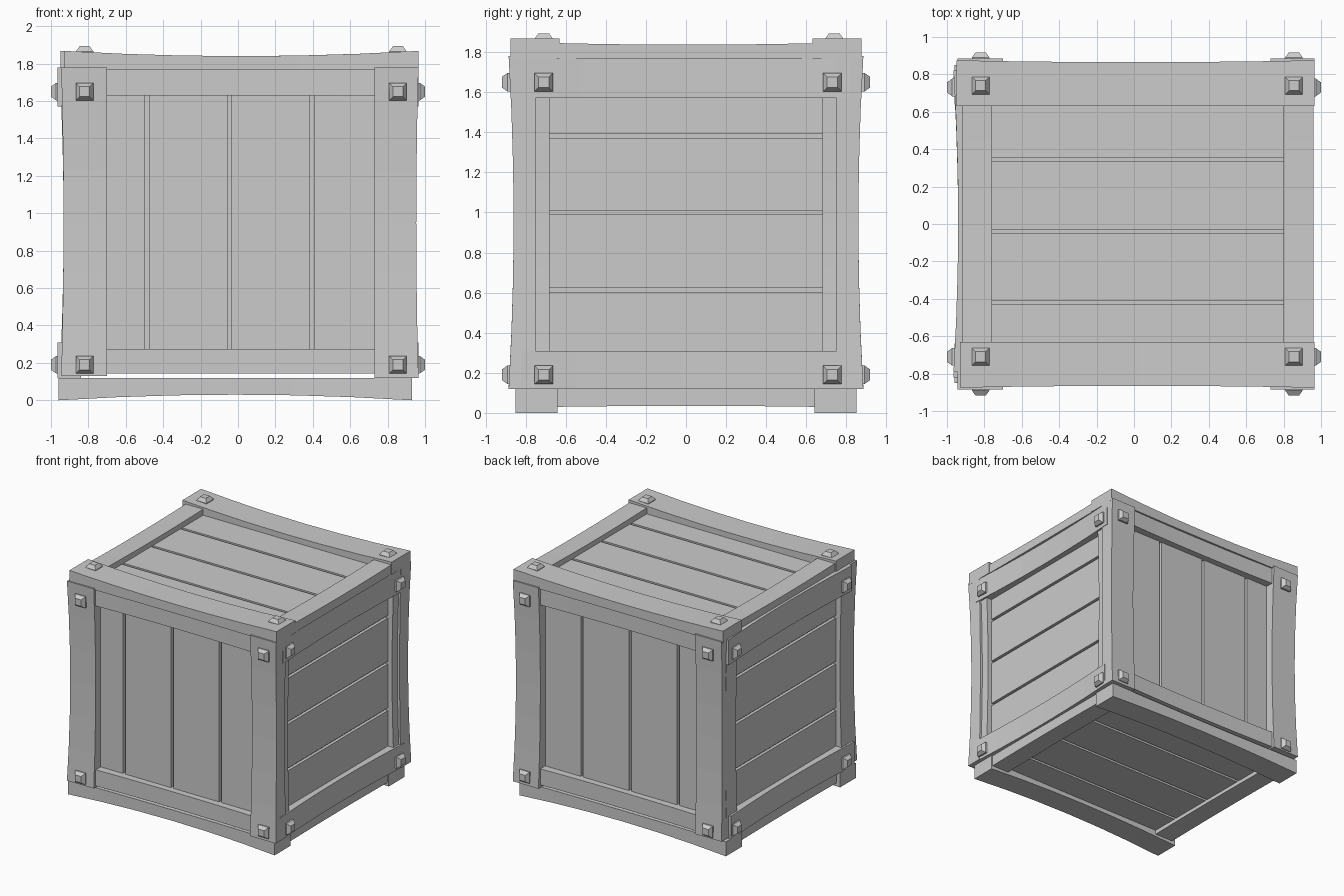
import bpy, bmesh
from mathutils import Vector

if "Cube" in bpy.data.objects:
    bpy.data.objects.remove(bpy.data.objects["Cube"])

X, Y, Z = 0, 1, 2


def finish(name, bm):
    bmesh.ops.recalc_face_normals(bm, faces=bm.faces)
    me = bpy.data.meshes.new(name)
    bm.to_mesh(me)
    bm.free()
    ob = bpy.data.objects.new(name, me)
    bpy.context.collection.objects.link(ob)
    return ob


def beam(name, lo, hi, axis=X, bow=(0, 0, 0), segs=6):
    """Board from lo to hi; the faces facing away from 'bow' sag inward along its length."""
    bm = bmesh.new()
    a, b = [i for i in range(3) if i != axis]
    rings = []
    for s in range(segs + 1):
        t = s / segs
        sag = 1 - (2 * t - 1) ** 2
        ring = []
        for u, v in ((0, 0), (1, 0), (1, 1), (0, 1)):
            p = [0, 0, 0]
            p[axis] = lo[axis] + (hi[axis] - lo[axis]) * t
            for i, side in ((a, u), (b, v)):
                p[i] = hi[i] if side else lo[i]
                if bow[i] and (bow[i] < 0) == bool(side):
                    p[i] += bow[i] * sag
            ring.append(bm.verts.new(p))
        rings.append(ring)
    for r, q in zip(rings, rings[1:]):
        for i in range(4):
            bm.faces.new((r[i], r[i - 1], q[i - 1], q[i]))
    bm.faces.new(rings[0])
    bm.faces.new(rings[-1])
    return finish(name, bm)


def bolt(name, pos, normal):
    bm = bmesh.new()
    rot = Vector(normal).to_track_quat('Z', 'Y')
    rings = []
    for half, h in ((0.047, -0.03), (0.047, 0.012), (0.027, 0.04)):
        rings.append([bm.verts.new(Vector(pos) + rot @ Vector((x * half, y * half, h)))
                      for x, y in ((-1, -1), (1, -1), (1, 1), (-1, 1))])
    for r, q in zip(rings, rings[1:]):
        for i in range(4):
            bm.faces.new((r[i], r[i - 1], q[i - 1], q[i]))
    bm.faces.new(rings[0])
    bm.faces.new(rings[-1])
    finish(name, bm)


def planks(name, lo, hi, split, cuts, gap=0.022):
    """Row of flat planks separated by grooves at the given cuts."""
    edges = [lo[split] - gap / 2] + list(cuts) + [hi[split] + gap / 2]
    for n, (e0, e1) in enumerate(zip(edges, edges[1:])):
        l, h = list(lo), list(hi)
        l[split], h[split] = e0 + gap / 2, e1 - gap / 2
        beam(f"{name}_{n + 1}", l, h, segs=1)


def span(s, inner, outer):
    return (inner, outer) if s > 0 else (-outer, -inner)


# Inner box behind the wall planks, and the floor backing
beam("inner_box", (-0.87, -0.76, 0.15), (0.87, 0.76, 1.77), segs=1)
beam("floor_backing", (-0.86, -0.78, 0.085), (0.86, 0.78, 0.115), segs=1)

for s, side in ((-1, "front"), (1, "back")):
    # Front and back walls: vertical planks, full height stiles, short rails
    y0, y1 = span(s, 0.75, 0.795)
    planks(side + "_plank", (-0.75, y0, 0.2), (0.78, y1, 1.7), X, (-0.485, -0.045, 0.395))
    y0, y1 = span(s, 0.75, 0.885)
    b = -s * 0.025
    beam(side + "_stile_left", (-0.945, y0, 0.13), (-0.70, y1, 1.78), Z, (0.012, b, 0))
    beam(side + "_stile_right", (0.73, y0, 0.12), (0.965, y1, 1.78), Z, (-0.012, b, 0))
    y0, y1 = span(s, 0.75, 0.86)
    beam(side + "_rail_top", (-0.71, y0, 1.63), (0.735, y1, 1.77), X, (0, b / 2, 0))
    beam(side + "_rail_bottom", (-0.71, y0, 0.142), (0.735, y1, 0.275), X, (0, b / 2, 0))
    # Lid and base: long beams along x
    y0, y1 = span(s, 0.63, 0.875)
    beam("lid_beam_" + side, (-0.93 if s < 0 else -0.95, y0, 1.765), (0.965, y1, 1.868), X,
         (0, -s * 0.01, -0.028))
    y0, y1 = span(s, 0.64, 0.85)
    beam("base_beam_" + side, (-0.96, y0, 0.0), (0.93, y1, 0.12), X, (0, -s * 0.01, 0.03))
    # Bolts on front, back and lid
    for x in (-0.82, 0.855):
        for z in (0.19, 1.65):
            bolt(side + "_bolt", (x, s * 0.878, z), (0, s, 0))
        bolt("lid_bolt", (x, -0.71 if s < 0 else 0.74, 1.853), (0, 0, 1))

for s, side in ((-1, "left"), (1, "right")):
    # Side walls: horizontal planks, long rails, short stiles
    x0, x1 = span(s, 0.84, 0.895)
    planks(side + "_plank", (x0, -0.73, 0.25), (x1, 0.73, 1.62), Z, (0.615, 1.0, 1.38))
    x0, x1 = span(s, 0.84, 0.965)
    b = -s * 0.025
    beam(side + "_rail_top", (x0, -0.79, 1.57), (x1, 0.82, 1.78), Y, (b, 0, 0))
    beam(side + "_rail_bottom", (x0, -0.82, 0.12), (x1, 0.79, 0.31), Y, (b, 0, 0))
    x0, x1 = span(s, 0.84, 0.945)
    beam(side + "_stile_front", (x0, -0.80, 0.3), (x1, -0.68, 1.58), Z, (b / 2, 0, 0))
    beam(side + "_stile_back", (x0, 0.68, 0.3), (x1, 0.82, 1.58), Z, (b / 2, 0, 0))
    # Lid and base cross pieces
    x0, x1 = (-0.92, -0.76) if s < 0 else (0.80, 0.96)
    beam("lid_cross_" + side, (x0, -0.64, 1.765), (x1, 0.66, 1.845), Y, (0, 0, -0.008))
    x0, x1 = (-0.93, -0.76) if s < 0 else (0.76, 0.92)
    beam("base_cross_" + side, (x0, -0.66, 0.03), (x1, 0.66, 0.12), Y, (0, 0, 0.005))
    # Bolts
    for y in (-0.71, 0.73):
        for z in (0.19, 1.65):
            bolt(side + "_bolt", (s * 0.96, y, z), (s, 0, 0))

# Lid and floor planks
planks("lid_plank", (-0.8, -0.68, 1.76), (0.84, 0.7, 1.795), Y, (-0.42, -0.04, 0.345))
planks("floor_plank", (-0.8, -0.7, 0.065), (0.8, 0.7, 0.09), Y, (-0.4, -0.02, 0.37))
